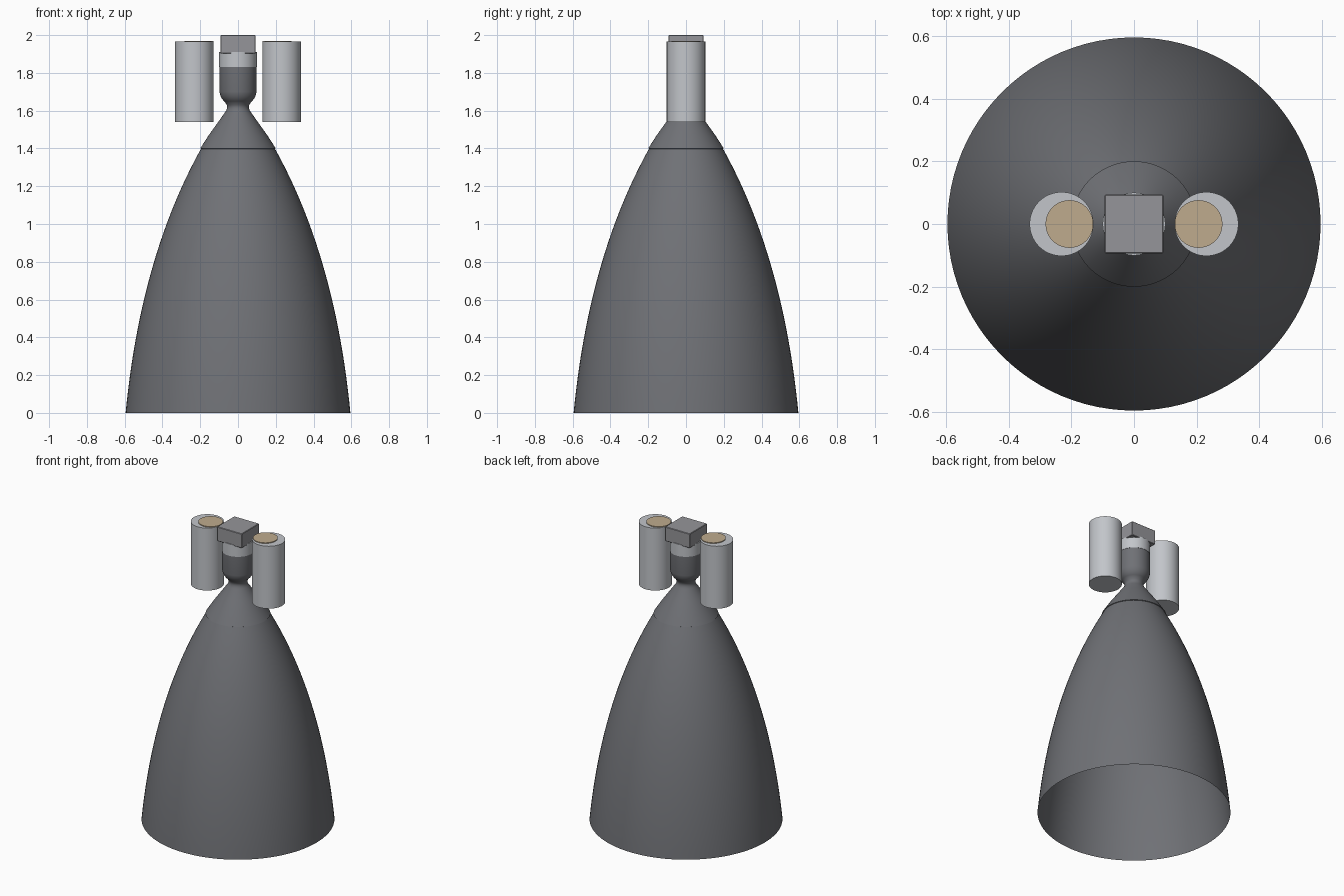
import bpy, bmesh, math
from mathutils import Vector

cube = bpy.data.objects.get("Cube")
if cube:
    bpy.data.objects.remove(cube, do_unlink=True)


def material(name, rgb):
    m = bpy.data.materials.new(name)
    m.use_nodes = True
    color = (*rgb, 1)
    m.diffuse_color = color
    m.node_tree.nodes["Principled BSDF"].inputs["Base Color"].default_value = color
    return m


DARK = material("dark metal", (0.16, 0.165, 0.18))
LIGHT = material("light metal", (0.54, 0.56, 0.59))
GREY = material("mid grey", (0.30, 0.30, 0.32))
TAN = material("tan", (0.52, 0.41, 0.27))


def finish(name, bm, mat, smooth=True):
    bmesh.ops.recalc_face_normals(bm, faces=bm.faces)
    me = bpy.data.meshes.new(name)
    bm.to_mesh(me)
    bm.free()
    me.materials.append(mat)
    ob = bpy.data.objects.new(name, me)
    bpy.context.collection.objects.link(ob)
    if smooth:
        bpy.ops.object.select_all(action="DESELECT")
        ob.select_set(True)
        bpy.context.view_layer.objects.active = ob
        bpy.ops.object.shade_smooth_by_angle(angle=math.radians(35))
    return ob


def lathe(name, profile, mat, segments=96):
    """Spin a list of (radius, height) points round the z axis."""
    bm = bmesh.new()
    verts = [bm.verts.new((r, 0, z)) for r, z in profile]
    edges = [bm.edges.new(pair) for pair in zip(verts, verts[1:])]
    bmesh.ops.spin(bm, geom=verts + edges, cent=(0, 0, 0), axis=(0, 0, 1),
                   angle=math.tau, steps=segments)
    bmesh.ops.remove_doubles(bm, verts=bm.verts, dist=1e-5)
    ob = finish(name, bm, mat)
    # An open shell needs its normals turned to the outside
    me = ob.data
    if sum(p.normal.x * p.center.x + p.normal.y * p.center.y for p in me.polygons) < 0:
        me.flip_normals()
    return ob


def cylinder(name, x, radius, bottom, top, mat):
    bm = bmesh.new()
    bmesh.ops.create_cone(bm, cap_ends=True, segments=64, radius1=radius,
                          radius2=radius, depth=top - bottom)
    bmesh.ops.translate(bm, verts=bm.verts, vec=(x, 0, (top + bottom) / 2))
    return finish(name, bm, mat)


def bezier(a, b, c, steps):
    a, b, c = Vector(a), Vector(b), Vector(c)
    ts = [i / steps for i in range(steps + 1)]
    return [tuple(a * (1 - t) ** 2 + b * 2 * t * (1 - t) + c * t * t) for t in ts]


# Open bell skirt
lathe("nozzle_bell", bezier((0.595, 0), (0.515, 0.83), (0.192, 1.405), 28), DARK)

# Combustion chamber, throat and upper cone, with a small lip over the bell
chamber = [(0, 1.84), (0.098, 1.84)]
chamber += bezier((0.098, 1.70), (0.093, 1.665), (0.068, 1.645), 8)
chamber += bezier((0.06, 1.63), (0.053, 1.615), (0.066, 1.595), 6)
chamber += [(0.105, 1.54), (0.155, 1.47), (0.2, 1.4), (0.19, 1.395)]
lathe("combustion_chamber", chamber, DARK)

# Pale collar and square block on top of the chamber
cylinder("injector_collar", 0, 0.1, 1.83, 1.91, LIGHT)
bm = bmesh.new()
bmesh.ops.create_cube(bm, size=1)
bmesh.ops.scale(bm, verts=bm.verts, vec=(0.187, 0.187, 0.098))
bmesh.ops.translate(bm, verts=bm.verts, vec=(0, 0, 1.951))
bmesh.ops.bevel(bm, geom=bm.edges[:], offset=0.003, segments=1, affect="EDGES")
finish("top_block", bm, GREY, smooth=False)

# Pump canisters with offset round caps, one on each side
for side, sign in (("left", 1), ("right", -1)):
    cylinder(side + "_canister", sign * 0.231, 0.102, 1.54, 1.965, LIGHT)
    cylinder(side + "_canister_cap", sign * 0.206, 0.076, 1.962, 1.97, TAN)
